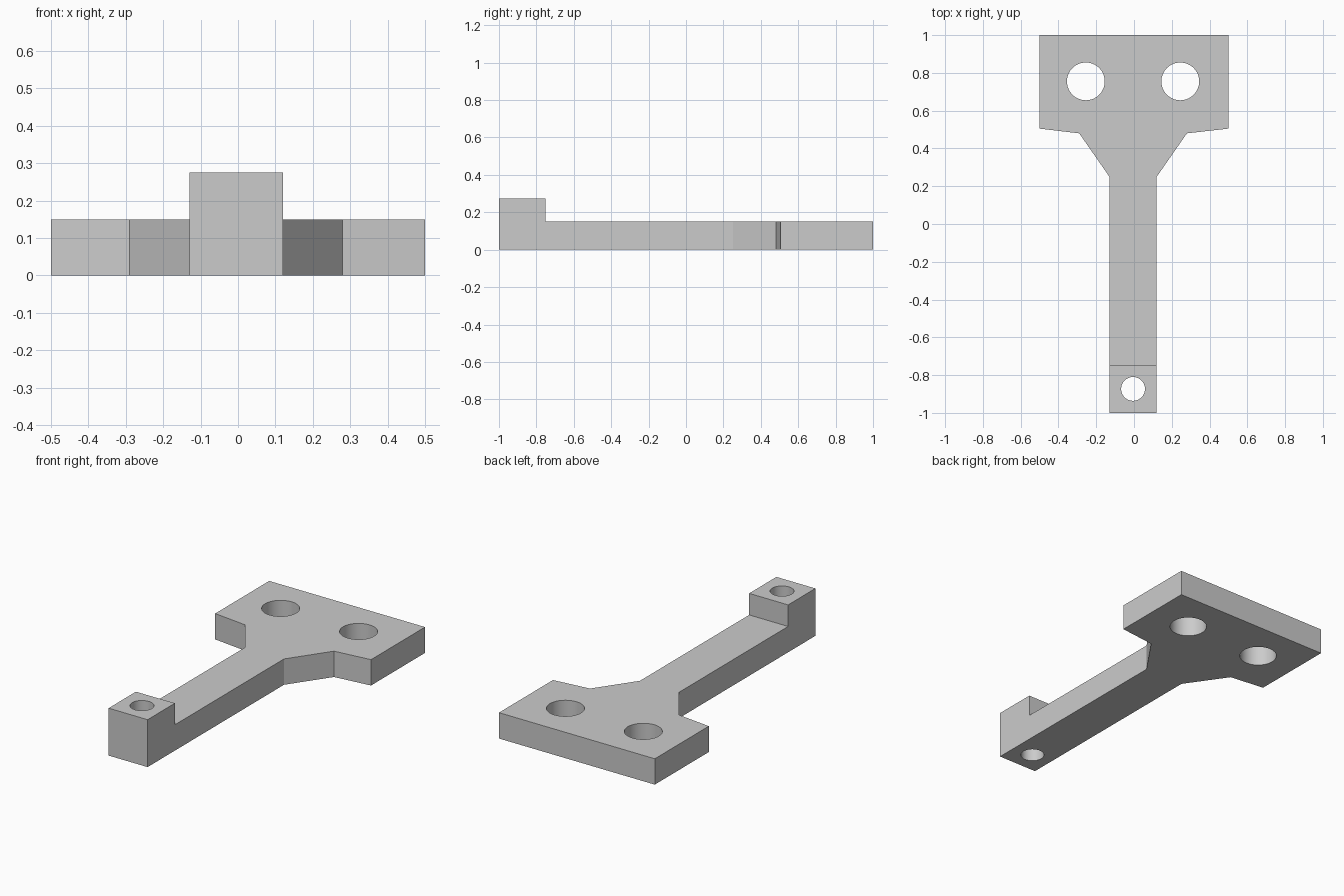
import bpy
import bmesh

cube = bpy.data.objects.get("Cube")
if cube:
    bpy.data.objects.remove(cube, do_unlink=True)

# One plain grey material
grey = bpy.data.materials.new("light_grey")
grey.use_nodes = True
colour = (0.6, 0.6, 0.6, 1)
grey.diffuse_color = colour
grey.node_tree.nodes["Principled BSDF"].inputs["Base Color"].default_value = colour

PLATE_TOP = 0.15
BLOCK_TOP = 0.275
BLOCK_BACK = -0.75


def prism(name, outline, bottom, top):
    """Extrude a flat outline upwards into a solid."""
    bm = bmesh.new()
    face = bm.faces.new([bm.verts.new((x, y, bottom)) for x, y in outline])
    extruded = bmesh.ops.extrude_face_region(bm, geom=[face])["geom"]
    verts = [v for v in extruded if isinstance(v, bmesh.types.BMVert)]
    bmesh.ops.translate(bm, verts=verts, vec=(0, 0, top - bottom))
    bmesh.ops.recalc_face_normals(bm, faces=bm.faces)
    mesh = bpy.data.meshes.new(name)
    bm.to_mesh(mesh)
    bm.free()
    mesh.materials.append(grey)
    obj = bpy.data.objects.new(name, mesh)
    bpy.context.collection.objects.link(obj)
    return obj


def cut(target, cutter):
    """Subtract the cutter from the target and discard it."""
    mod = target.modifiers.new("cut", "BOOLEAN")
    mod.operation = "DIFFERENCE"
    mod.solver = "EXACT"
    mod.object = cutter
    bpy.context.view_layer.objects.active = target
    bpy.ops.object.modifier_apply(modifier=mod.name)
    bpy.data.objects.remove(cutter, do_unlink=True)


def drill(target, x, y, radius):
    bpy.ops.mesh.primitive_cylinder_add(vertices=64, radius=radius, depth=1,
                                        location=(x, y, 0))
    cutter = bpy.context.object
    cutter.data.materials.append(grey)
    cut(target, cutter)


# Whole bracket outline: wide plate, tapered neck and narrow arm
outline = [(-0.5, 1), (-0.5, 0.505), (-0.29, 0.48), (-0.13, 0.25), (-0.13, -1),
           (0.12, -1), (0.12, 0.25), (0.28, 0.48), (0.5, 0.505), (0.5, 1)]
bracket = prism("bracket", outline, 0, BLOCK_TOP)

# Lower everything behind the raised end block
step = [(-1, BLOCK_BACK), (1, BLOCK_BACK), (1, 2), (-1, 2)]
cut(bracket, prism("step_cutter", step, PLATE_TOP, 1))

# Two mounting holes in the plate, one smaller hole through the end block
for x in (-0.255, 0.245):
    drill(bracket, x, 0.755, 0.1)
drill(bracket, -0.005, -0.873, 0.063)

# Smooth hole walls, sharp edges elsewhere
bpy.ops.object.select_all(action="DESELECT")
bracket.select_set(True)
bpy.context.view_layer.objects.active = bracket
bpy.ops.object.shade_smooth_by_angle(angle=0.3)
